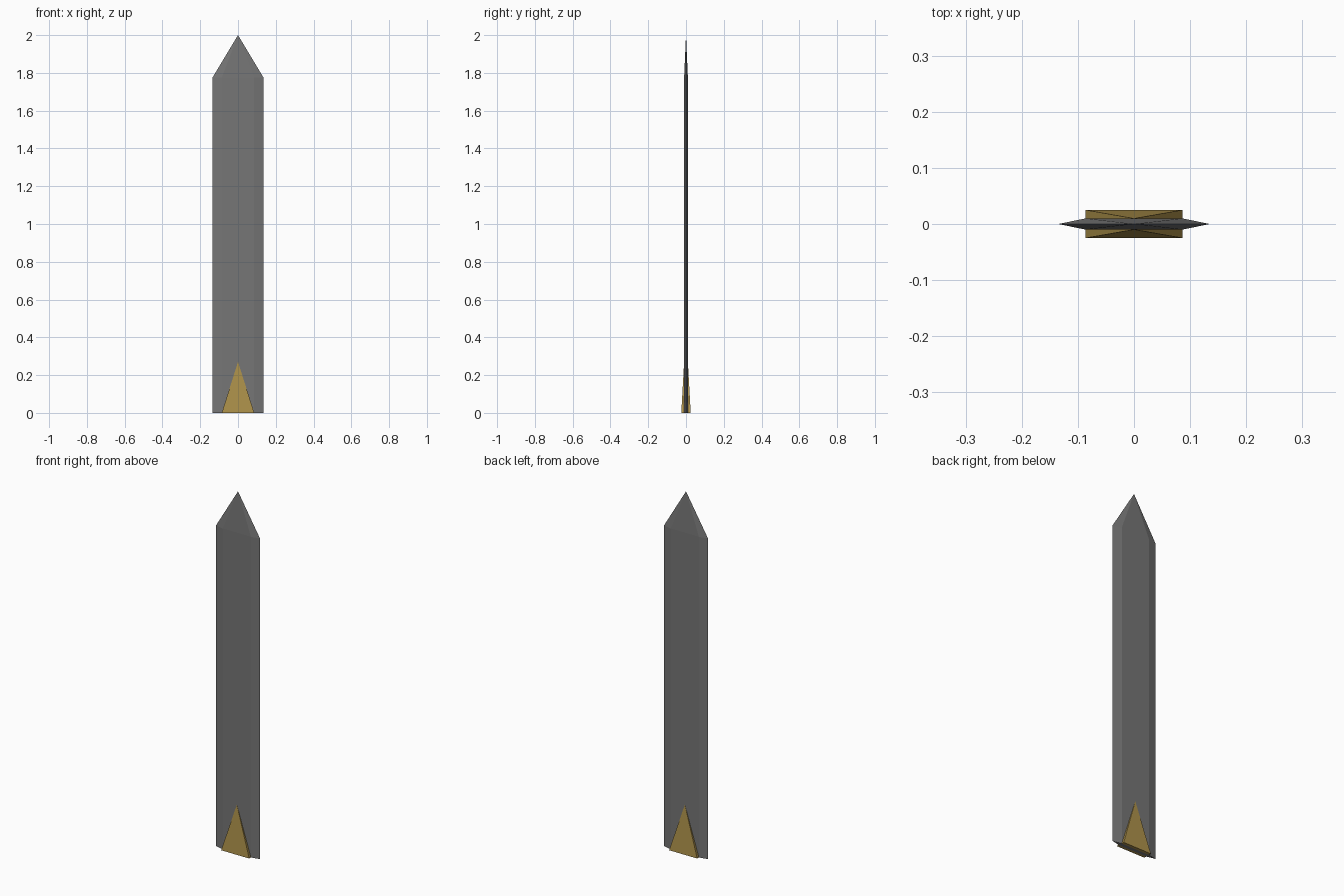
import bpy

if "Cube" in bpy.data.objects:
    bpy.data.objects.remove(bpy.data.objects["Cube"])

HALF_W, FLAT_W, HALF_T = 0.135, 0.086, 0.01   # edge, flat face, thickness
SHOULDER, TIP = 1.775, 2.0


def make_material(name, color):
    mat = bpy.data.materials.new(name)
    mat.diffuse_color = (*color, 1)
    mat.use_nodes = True
    mat.node_tree.nodes["Principled BSDF"].inputs["Base Color"].default_value = mat.diffuse_color
    return mat


def make_object(name, verts, faces, mat):
    mesh = bpy.data.meshes.new(name)
    mesh.from_pydata(verts, [], faces)
    mesh.update()
    mesh.materials.append(mat)
    obj = bpy.data.objects.new(name, mesh)
    bpy.context.collection.objects.link(obj)


steel = make_material("dark_steel", (0.18, 0.18, 0.18))
gold = make_material("gold", (0.42, 0.285, 0.07))

# Blade: bevelled six-sided section, straight up to the shoulder, then a point
section = [(-HALF_W, 0), (-FLAT_W, -HALF_T), (FLAT_W, -HALF_T),
           (HALF_W, 0), (FLAT_W, HALF_T), (-FLAT_W, HALF_T)]
n = len(section)
verts = [(x, y, z) for z in (0, SHOULDER) for x, y in section] + [(0, 0, TIP)]
faces = [tuple(reversed(range(n)))]
for i in range(n):
    j = (i + 1) % n
    faces.append((i, j, n + j, n + i))
    faces.append((n + i, n + j, 2 * n))
make_object("blade", verts, faces, steel)

# Gold wedges: one tapering spike on each flat of the blade
for name, s in (("front_wedge", 1), ("back_wedge", -1)):
    base = [(-FLAT_W, -0.025), (FLAT_W, -0.025), (FLAT_W, -HALF_T), (-FLAT_W, -HALF_T)]
    # Turning half way round keeps the face directions correct
    verts = [(s * x, s * y, 0) for x, y in base] + [(0, -s * HALF_T, 0.27)]
    faces = [(3, 2, 1, 0)] + [(i, (i + 1) % 4, 4) for i in range(4)]
    make_object(name, verts, faces, gold)
